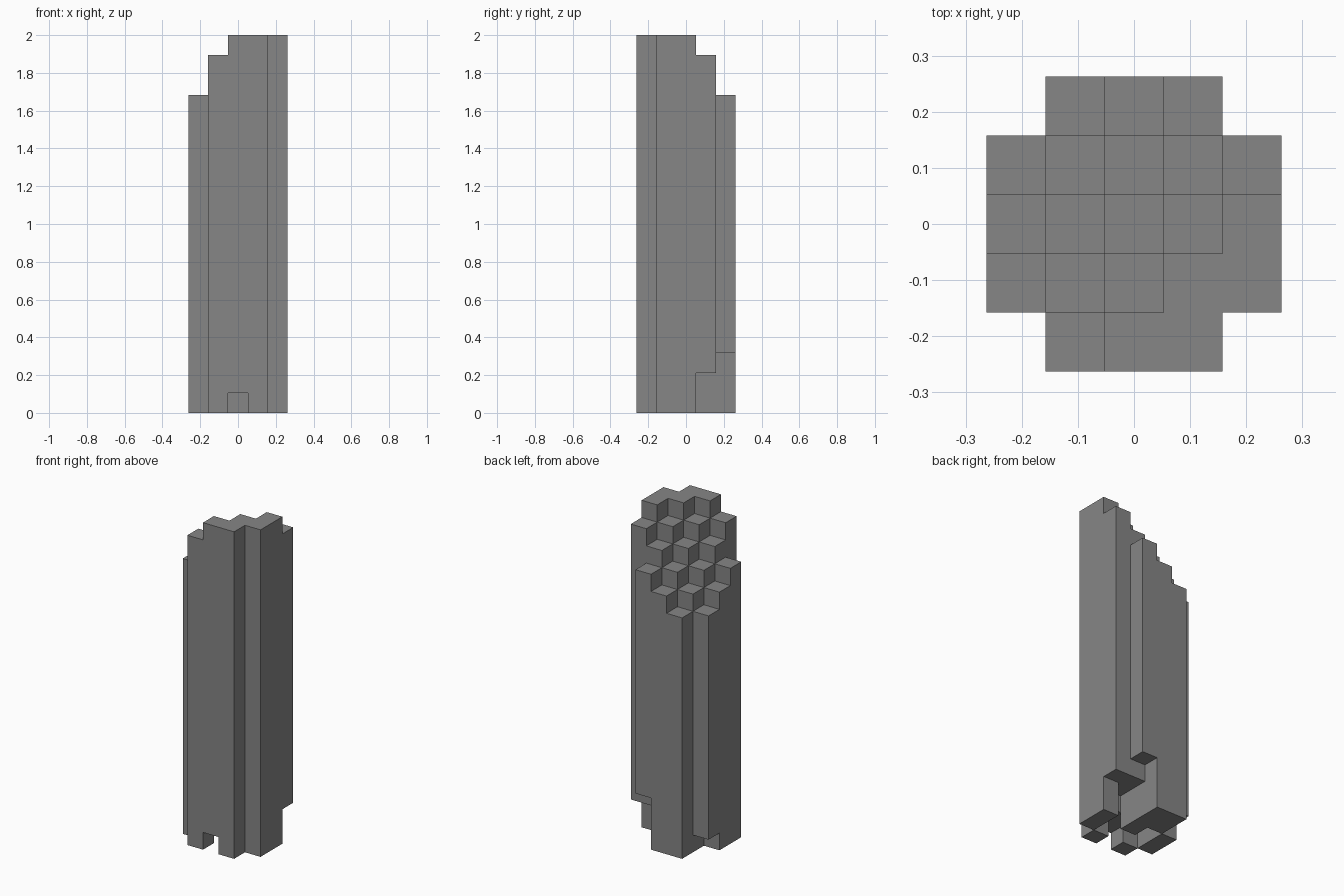
import bpy
import bmesh
from mathutils import Vector

cube = bpy.data.objects.get("Cube")
if cube:
    bpy.data.objects.remove(cube, do_unlink=True)

SIZE = 5                 # cells across
HEIGHT = 19              # cells tall
CELL = 2 / HEIGHT

# One flat stone colour
stone = bpy.data.materials.new("grey_stone")
stone.use_nodes = True
grey = (0.24, 0.24, 0.24, 1)
stone.diffuse_color = grey
stone.node_tree.nodes["Principled BSDF"].inputs["Base Color"].default_value = grey

# Underside: cells whose columns start above the ground
raised = {(4, 3): 2, (3, 3): 2, (3, 2): 2, (3, 4): 3, (0, 3): 1,
          (2, 0): 1, (1, 1): 1, (2, 1): 1, (3, 1): 1, (1, 2): 1}

# Rounded plan without corners; the top steps down along the diagonal
solid = set()
edge = (0, SIZE - 1)
for i in range(SIZE):
    for j in range(SIZE):
        if i in edge and j in edge:
            continue
        top = min(HEIGHT, HEIGHT - 2 + i - j)
        for k in range(raised.get((i, j), 0), top):
            solid.add((i, j, k))

# Skin: a square wherever a cell meets open air
bm = bmesh.new()
offset = Vector((SIZE / 2, SIZE / 2, 0))
for cell in sorted(solid):
    for axis in range(3):
        for side in (0, 1):
            step = [0, 0, 0]
            step[axis] = 2 * side - 1
            if tuple(c + s for c, s in zip(cell, step)) in solid:
                continue
            u, v = (axis + 1) % 3, (axis + 2) % 3
            corners = []
            for a, b in ((0, 0), (1, 0), (1, 1), (0, 1)):
                p = Vector(cell)
                p[axis] += side
                p[u] += a
                p[v] += b
                corners.append(bm.verts.new((p - offset) * CELL))
            bm.faces.new(corners if side else corners[::-1])

# Merge the squares into large flat faces
bmesh.ops.remove_doubles(bm, verts=bm.verts[:], dist=CELL / 100)
bmesh.ops.dissolve_limit(bm, angle_limit=0.01, verts=bm.verts[:], edges=bm.edges[:])

mesh = bpy.data.meshes.new("stepped_column")
bm.to_mesh(mesh)
bm.free()
mesh.materials.append(stone)
column = bpy.data.objects.new("stepped_column", mesh)
bpy.context.collection.objects.link(column)
